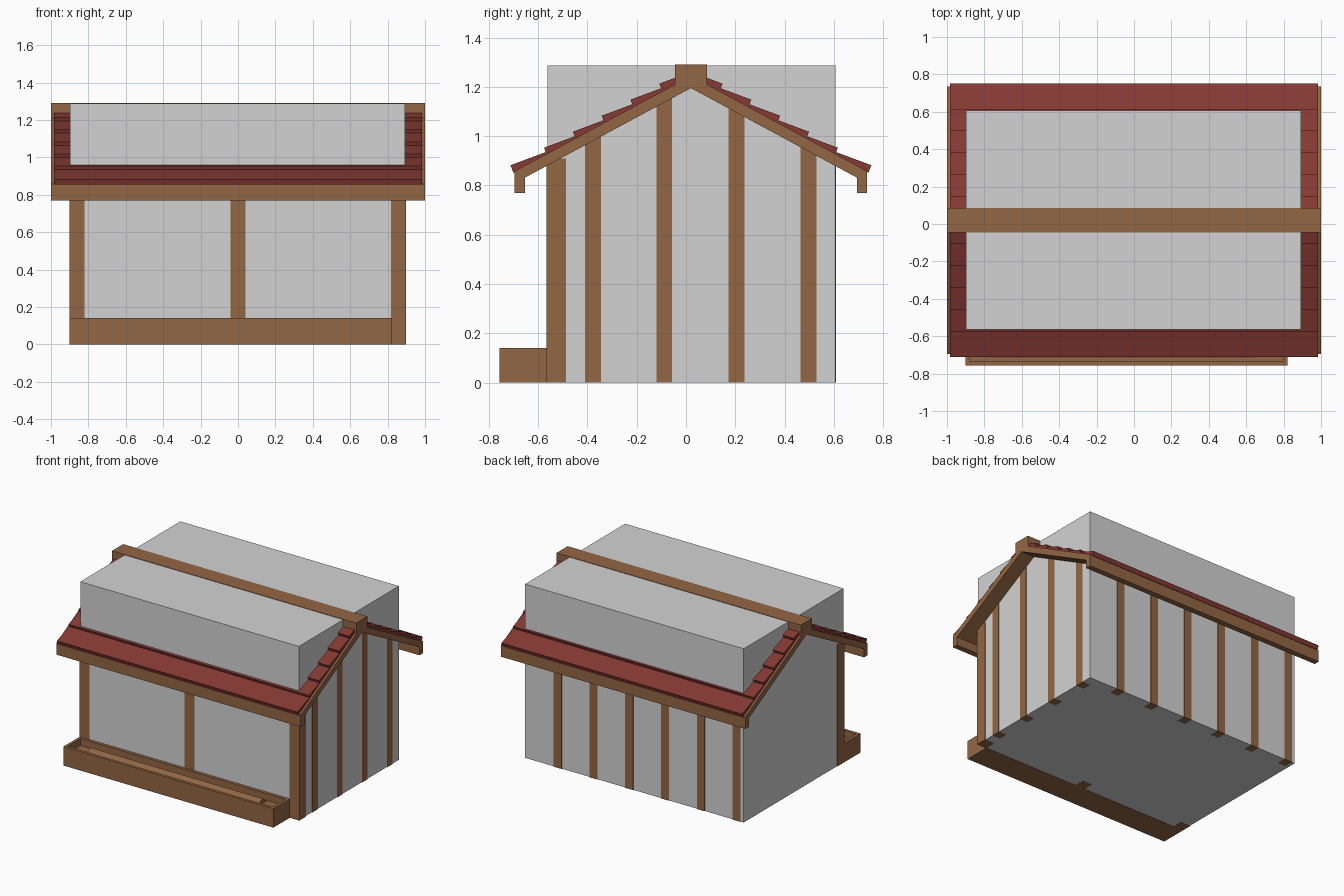
import bpy, bmesh, math

if "Cube" in bpy.data.objects:
    bpy.data.objects.remove(bpy.data.objects["Cube"])

def mat(name, rgb):
    m = bpy.data.materials.new(name)
    m.diffuse_color = (*rgb, 1)
    m.use_nodes = True
    m.node_tree.nodes["Principled BSDF"].inputs["Base Color"].default_value = m.diffuse_color
    return m

WOOD = mat("brown wood", (0.29, 0.132, 0.058))
RED = mat("red tile", (0.235, 0.041, 0.033))
GREY = mat("light grey wall", (0.65, 0.65, 0.65))
YC = 0.02          # ridge line in y

def finish(bm, name, m):
    bmesh.ops.recalc_face_normals(bm, faces=bm.faces)
    me = bpy.data.meshes.new(name)
    bm.to_mesh(me)
    bm.free()
    me.materials.append(m)
    ob = bpy.data.objects.new(name, me)
    bpy.context.collection.objects.link(ob)
    return ob

def box(name, x0, x1, y0, y1, z0, z1, m):
    bm = bmesh.new()
    bmesh.ops.create_cube(bm, size=1)
    for v in bm.verts:
        v.co = ((x0, x1)[v.co.x > 0], (y0, y1)[v.co.y > 0], (z0, z1)[v.co.z > 0])
    return finish(bm, name, m)

def extrude_x(name, pts, x0, x1, m):
    """Extrude a (y, z) outline along x."""
    bm = bmesh.new()
    f = bm.faces.new([bm.verts.new((x0, y, z)) for y, z in pts])
    r = bmesh.ops.extrude_face_region(bm, geom=[f])
    for v in r["geom"]:
        if isinstance(v, bmesh.types.BMVert):
            v.co.x = x1
    return finish(bm, name, m)

def under(y):
    """Height of the roof underside."""
    return 1.195 - 0.54 * abs(y - YC)

# wall block that rises through the roof
box("wall_block", -0.897, 0.893, -0.563, 0.606, 0.001, 1.287, GREY)

# timber roof slab with turned-down eaves, and ridge beam
half = [(0.715, 0.858), (0.715, 0.77), (0.673, 0.77), (0.673, 0.832)]
left = [(YC - d, z) for d, z in half]
right = [(YC + d, z) for d, z in reversed(half)]
extrude_x("roof_frame", [(YC, 1.245)] + left + [(YC, 1.195)] + right, -1, 1, WOOD)
box("ridge_beam", -1, 1, YC - 0.065, YC + 0.065, 1.21, 1.29, WOOD)

# overlapping tile courses on both slopes
tips = [(0.732, 0.882)] + [(0.596 - 0.117 * i, 0.953 + 0.065 * i) for i in range(5)]
slope, thick = math.radians(20.5), 0.032
for side in (-1, 1):
    for i, (d, z) in enumerate(tips):
        run = 0.10 if i == 5 else 0.155
        rise = run * math.tan(slope)
        oy, oz = thick * math.sin(slope), thick * math.cos(slope)
        pts = [(d, z), (d - run, z + rise), (d - run - oy, z + rise - oz), (d - oy, z - oz)]
        extrude_x("tile_course", [(YC + side * a, b) for a, b in pts], -0.985, 0.985, RED)

# front posts
for x in (-0.86, 0, 0.858):
    w = 0.04
    box("front_post", x - w, x + w, -0.566, -0.486, 0, 0.90, WOOD)
# right side posts
box("right_corner_post", 0.83, 0.896, -0.566, -0.486, 0, 0.91, WOOD)
for y in (-0.377, -0.088, 0.205, 0.497):
    box("right_post", 0.83, 0.896, y - 0.032, y + 0.032, 0, under(y) + 0.02, WOOD)
# back posts
for i in range(6):
    x = -0.84 + 0.293 * i
    box("back_post", x - 0.032, x + 0.032, 0.54, 0.609, 0, 0.89, WOOD)

# planter: four walls, floor and a low mound of earth
X0, X1, Y0, Y1, H, T = -0.9, 0.82, -0.757, -0.564, 0.14, 0.022
box("planter_front", X0, X1, Y0, Y0 + T, 0, H, WOOD)
box("planter_back", X0, X1, Y1 - T, Y1, 0, H, WOOD)
box("planter_end", X0, X0 + T, Y0 + T, Y1 - T, 0, H, WOOD)
box("planter_end", X1 - T, X1, Y0 + T, Y1 - T, 0, H, WOOD)
box("planter_floor", X0 + T, X1 - T, Y0 + T, Y1 - T, 0, 0.09, WOOD)
extrude_x("planter_mound", [(Y0 + T, 0.08), (Y1 - T, 0.08), (-0.64, 0.125)], -0.76, 0.65, WOOD)
